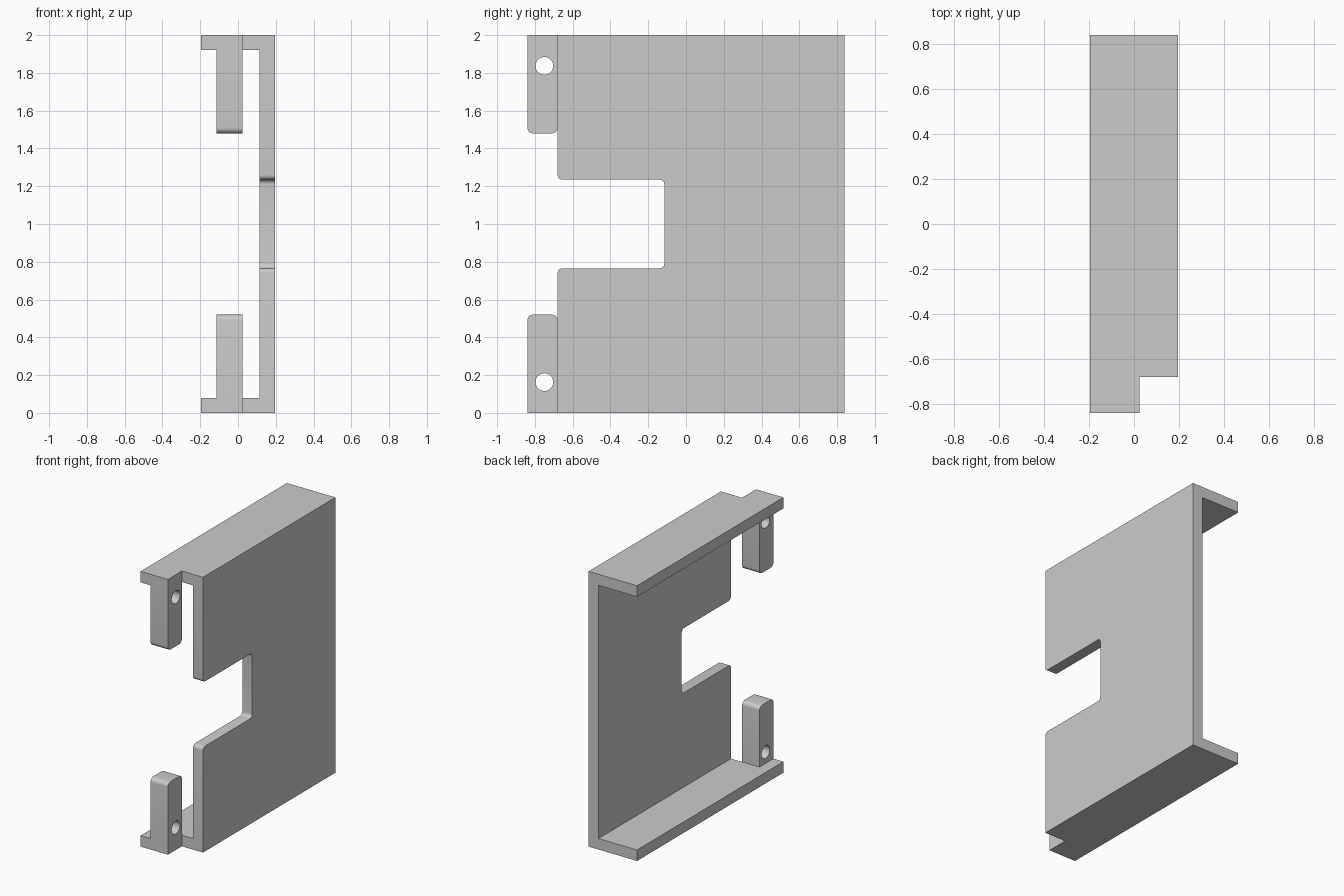
import bpy, bmesh, math
from mathutils import Vector

cube = bpy.data.objects.get("Cube")
if cube:
    bpy.data.objects.remove(cube, do_unlink=True)

grey = bpy.data.materials.new("plain grey")
grey.use_nodes = True
COLOUR = (0.6, 0.6, 0.6, 1)
grey.diffuse_color = COLOUR
grey.node_tree.nodes["Principled BSDF"].inputs["Base Color"].default_value = COLOUR


def rounded(corners, steps=6):
    """Outline from (a, b, radius) corners, rounding those with a radius."""
    out = []
    for i, (a, b, r) in enumerate(corners):
        p = Vector((a, b))
        if r == 0:
            out.append(p)
            continue
        to_prev = (Vector(corners[i - 1][:2]) - p).normalized()
        to_next = (Vector(corners[(i + 1) % len(corners)][:2]) - p).normalized()
        centre = p + (to_prev + to_next) * r
        for k in range(steps + 1):
            t = k / steps * math.pi / 2
            out.append(centre - to_next * r * math.cos(t) - to_prev * r * math.sin(t))
    return out


def prism(name, outline, axis, low, high):
    """Extrude an outline along x (outline in y, z) or y (outline in x, z)."""
    bm = bmesh.new()
    place = (lambda p: (low, p.x, p.y)) if axis == "x" else (lambda p: (p.x, low, p.y))
    face = bm.faces.new([bm.verts.new(place(p)) for p in outline])
    moved = bmesh.ops.extrude_face_region(bm, geom=[face])["geom"]
    shift = Vector((high - low, 0, 0) if axis == "x" else (0, high - low, 0))
    bmesh.ops.translate(bm, vec=shift, verts=[v for v in moved if isinstance(v, bmesh.types.BMVert)])
    bmesh.ops.recalc_face_normals(bm, faces=bm.faces)
    mesh = bpy.data.meshes.new(name)
    bm.to_mesh(mesh)
    bm.free()
    mesh.materials.append(grey)
    obj = bpy.data.objects.new(name, mesh)
    bpy.context.collection.objects.link(obj)
    return obj


def combine(target, tool, operation):
    """Apply a boolean and remove the tool object."""
    mod = target.modifiers.new("boolean", "BOOLEAN")
    mod.object, mod.operation, mod.solver = tool, operation, "EXACT"
    bpy.context.view_layer.objects.active = target
    bpy.ops.object.modifier_apply(modifier=mod.name)
    bpy.data.objects.remove(tool, do_unlink=True)


HALF_X, HALF_Y, TOP, WALL = 0.195, 0.84, 2.0, 0.08
STEP_X, STEP_Y = 0.025, -0.68
inner = HALF_X - WALL

# Channel: back plate with a flange at each end
section = [(-HALF_X, 0), (HALF_X, 0), (HALF_X, TOP), (-HALF_X, TOP),
           (-HALF_X, TOP - WALL), (inner, TOP - WALL), (inner, WALL), (-HALF_X, WALL)]
bracket = prism("channel_bracket", [Vector(p) for p in section], "y", -HALF_Y, HALF_Y)

# Front step and rounded notch, cut through together
r = 0.025
cut = [(-1, -1, 0), (STEP_Y, -1, 0), (STEP_Y, 0.765, r), (-0.115, 0.765, r),
       (-0.115, 1.235, r), (STEP_Y, 1.235, r), (STEP_Y, 3, 0), (-1, 3, 0)]
combine(bracket, prism("notch_cutter", rounded(cut), "x", STEP_X, 0.5), "DIFFERENCE")

# Mounting tabs with rounded ends and a screw hole, mirrored about mid height
for name, sign in (("lower", 1), ("upper", -1)):
    def height(z):
        return 1 + sign * (z - 1)
    tab = [(-HALF_Y, height(0), 0), (STEP_Y, height(0), 0),
           (STEP_Y, height(0.52), 0.03), (-HALF_Y, height(0.52), 0.03)]
    combine(bracket, prism(name + "_tab", rounded(tab), "x", -0.115, STEP_X), "UNION")
    ring = [Vector((-0.75 + 0.047 * math.cos(k * math.tau / 32),
                    height(0.163) + 0.047 * math.sin(k * math.tau / 32))) for k in range(32)]
    combine(bracket, prism(name + "_hole_cutter", ring, "x", -0.15, 0.06), "DIFFERENCE")

# Smooth the rounded corners and holes, keep other edges sharp
bpy.ops.object.select_all(action="DESELECT")
bracket.select_set(True)
bpy.context.view_layer.objects.active = bracket
bpy.ops.object.shade_smooth_by_angle(angle=math.radians(30))
